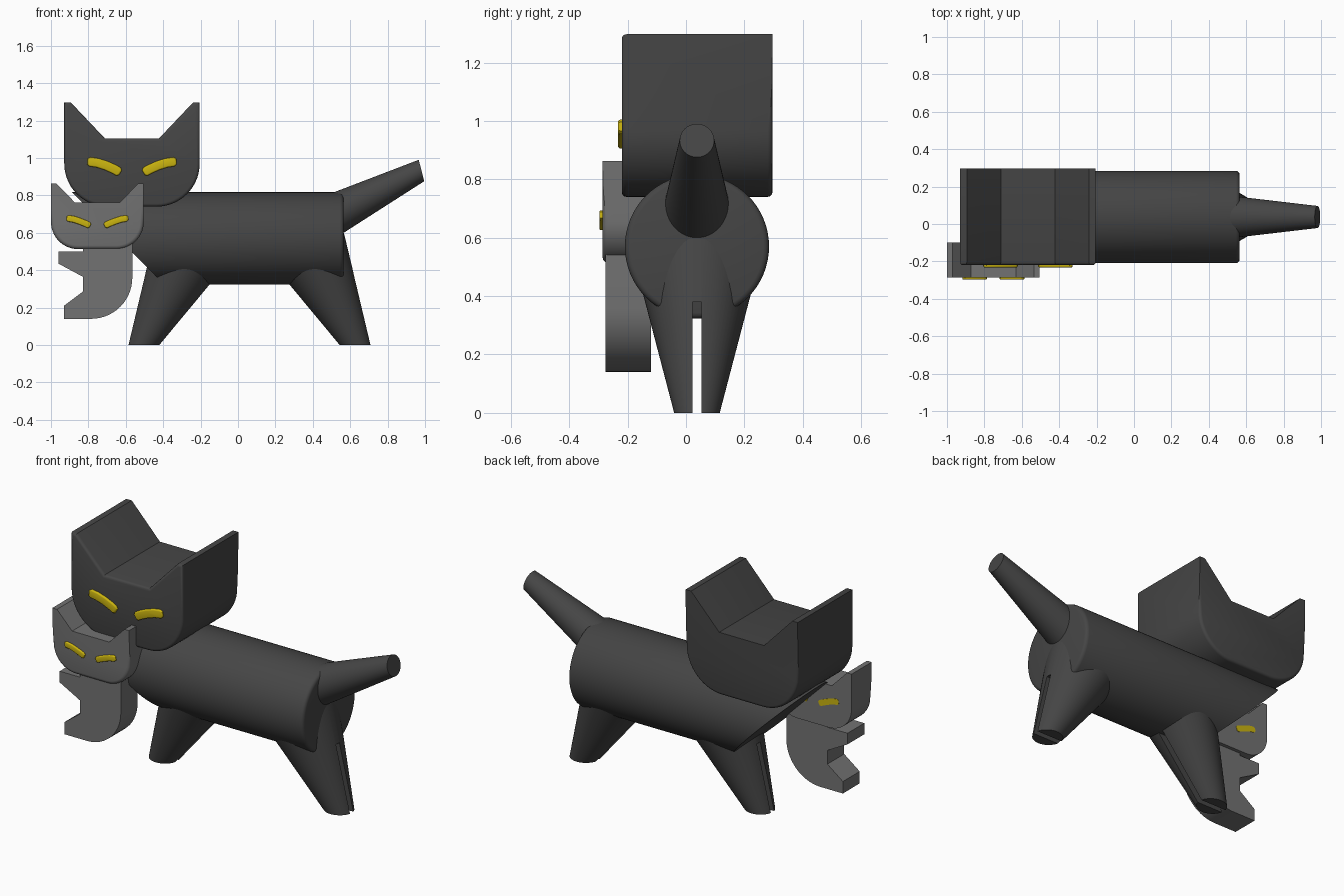
import bpy, bmesh, math
from mathutils import Vector

cube = bpy.data.objects.get("Cube")
if cube:
    bpy.data.objects.remove(cube)


def material(name, color):
    m = bpy.data.materials.new(name)
    m.use_nodes = True
    m.diffuse_color = (*color, 1)
    bsdf = next(n for n in m.node_tree.nodes if n.type == 'BSDF_PRINCIPLED')
    bsdf.inputs["Base Color"].default_value = (*color, 1)
    return m


BLACK = material("charcoal fur", (0.06, 0.06, 0.06))
GREY = material("grey fur", (0.17, 0.17, 0.17))
YELLOW = material("yellow eyes", (0.60, 0.46, 0.005))
MID_Y = 0.0375  # centre line of the large cat


def finish(bm, name, mat):
    bmesh.ops.recalc_face_normals(bm, faces=bm.faces)
    mesh = bpy.data.meshes.new(name)
    bm.to_mesh(mesh)
    bm.free()
    obj = bpy.data.objects.new(name, mesh)
    bpy.context.collection.objects.link(obj)
    mesh.materials.append(mat)
    smooth(mesh)
    return obj


def smooth(mesh):
    mesh.shade_smooth()
    mesh.set_sharp_from_angle(angle=math.radians(32))


def prism(name, outline, front, back, mat, bevel=0, front_limit=9, back_limit=-9):
    """Extrude an (x, z) outline along y and round rim edges below the limits."""
    bm = bmesh.new()
    face = bm.faces.new([bm.verts.new((x, front, z)) for x, z in outline])
    ext = bmesh.ops.extrude_face_region(bm, geom=[face], use_keep_orig=True)
    moved = [v for v in ext["geom"] if isinstance(v, bmesh.types.BMVert)]
    bmesh.ops.translate(bm, verts=moved, vec=(0, back - front, 0))
    bmesh.ops.recalc_face_normals(bm, faces=bm.faces)
    if bevel:
        rim = []
        for e in bm.edges:
            for y, limit in ((front, front_limit), (back, back_limit)):
                if all(abs(v.co.y - y) < 1e-5 and v.co.z < limit for v in e.verts):
                    rim.append(e)
        bmesh.ops.bevel(bm, geom=rim, offset=bevel, segments=3, profile=0.5, affect='EDGES')
    return finish(bm, name, mat)


def loft(name, ring_points, mat, sides=64):
    """Skin circular rings, each given as a function of (cos, sin)."""
    bm = bmesh.new()
    angles = [2 * math.pi * i / sides for i in range(sides)]
    rings = [[bm.verts.new(f(math.cos(a), math.sin(a))) for a in angles] for f in ring_points]
    for a, b in zip(rings, rings[1:]):
        for i in range(sides):
            j = (i + 1) % sides
            bm.faces.new((a[i], a[j], b[j], b[i]))
    bm.faces.new(rings[0])
    bm.faces.new(rings[-1])
    return finish(bm, name, mat)


def arc(cx, cz, r, start, end, steps=14):
    return [(cx + r * math.cos(math.radians(start + (end - start) * i / steps)),
             cz + r * math.sin(math.radians(start + (end - start) * i / steps)))
            for i in range(steps + 1)]


def head(name, cx, half, tip, notch, notch_z, top, bottom, r, **kw):
    ear = [(half, top), (half - tip, top), (notch, notch_z)]
    left = arc(cx - half + r, bottom + r, r, 180, 270)
    right = arc(cx + half - r, bottom + r, r, 270, 360)
    outline = left + right + [(cx + x, z) for x, z in ear]
    outline += [(cx - x, z) for x, z in reversed(ear)]
    return prism(name, outline, **kw)


def eyes(prefix, cx, path, width, front, back, bevel):
    """Pair of curved strokes, mirrored about the head centre."""
    pts = [Vector(p) for p in path]
    upper, lower = [], []
    for i, p in enumerate(pts):
        d = (pts[min(i + 1, len(pts) - 1)] - pts[max(i - 1, 0)]).normalized()
        w = width / 2 * (0.6 if i in (0, len(pts) - 1) else 1)
        n = Vector((-d.y, d.x)) * w
        upper.append(p + n)
        lower.append(p - n)
    outline = upper + lower[::-1]
    for side, s in (("right", 1), ("left", -1)):
        prism(f"{prefix}_{side}_eye", [(cx + s * x, z) for x, z in outline],
              front, back, YELLOW, bevel)


# Large cat: body with a slanted chest and a rounded rump
R, BODY_Z = 0.247, 0.57


def rump_ring(x, r):
    return lambda c, s: (x, MID_Y + r * c, BODY_Z + r * s)


loft("body", [lambda c, s: (-0.07 - BODY_Z - R * s, MID_Y + R * c, BODY_Z + R * s),
              rump_ring(0.545, R), rump_ring(0.555, R - 0.003),
              rump_ring(0.562, R - 0.010), rump_ring(0.565, R - 0.02)], BLACK)


# Tail: oblique tapered cone
def tail_ring(x, z, r):
    return lambda c, s: (x - 0.25 * r * s, MID_Y + r * c, z + 0.97 * r * s)


loft("tail", [tail_ring(0.528, 0.703, 0.112), tail_ring(0.981, 0.933, 0.059)], BLACK)


# Leg pairs: leaning cones split by a narrow slot
def leg_ring(z, direction):
    outer, inner = 0.71 - 0.24 * z, 0.542 - 0.828 * z
    cx, rx, ry = (outer + inner) / 2, (outer - inner) / 2, 0.078 + 0.262 * z
    if direction < 0:
        cx = 0.123 - cx
    return lambda c, s: (cx + rx * c, MID_Y + ry * s, z)


for name, direction in (("front_legs", -1), ("hind_legs", 1)):
    legs = loft(name, [leg_ring(0, direction), leg_ring(0.6, direction)], BLACK)
    slot = prism("slot_cutter", [(-0.9, -0.1), (0.9, -0.1), (0.9, 0.38), (-0.9, 0.38)],
                 MID_Y - 0.0155, MID_Y + 0.0155, BLACK)
    slot.hide_render = True
    cut = legs.modifiers.new("slot", 'BOOLEAN')
    cut.operation, cut.solver, cut.object = 'DIFFERENCE', 'EXACT', slot
    bpy.context.view_layer.objects.active = legs
    bpy.ops.object.modifier_apply(modifier=cut.name)
    bpy.data.objects.remove(slot)
    smooth(legs.data)

# Large head and eyes
HEAD_X = -0.567
head("head", HEAD_X, 0.362, 0.035, 0.145, 1.105, 1.297, 0.74, 0.23,
     front=-0.22, back=0.296, mat=BLACK, bevel=0.016, back_limit=1.0)
eyes("cat", HEAD_X, [(-0.238, 0.981), (-0.225, 0.980), (-0.185, 0.974), (-0.14, 0.960),
                     (-0.095, 0.940), (-0.072, 0.927), (-0.062, 0.921)],
     0.049, -0.233, -0.19, 0.008)

# Kitten: head, eyes and crooked body
KIT_X = -0.752
head("kitten_head", KIT_X, 0.248, 0.03, 0.12, 0.762, 0.863, 0.513, 0.145,
     front=-0.286, back=-0.1, mat=GREY, bevel=0.02, front_limit=0.70)
eyes("kitten", KIT_X, [(-0.165, 0.678), (-0.155, 0.677), (-0.125, 0.672), (-0.095, 0.662),
                       (-0.062, 0.649), (-0.046, 0.641), (-0.038, 0.637)],
     0.034, -0.297, -0.098, 0.006)
kitten_body = [(-0.96, 0.50), (-0.96, 0.435), (-0.83, 0.365), (-0.83, 0.285),
               (-0.93, 0.21), (-0.93, 0.14)]
kitten_body += arc(-0.785, 0.36, 0.22, 270, 360)
kitten_body += [(-0.565, 0.56), (-0.83, 0.56), (-0.83, 0.50)]
prism("kitten_body", kitten_body, -0.275, -0.12, GREY)
